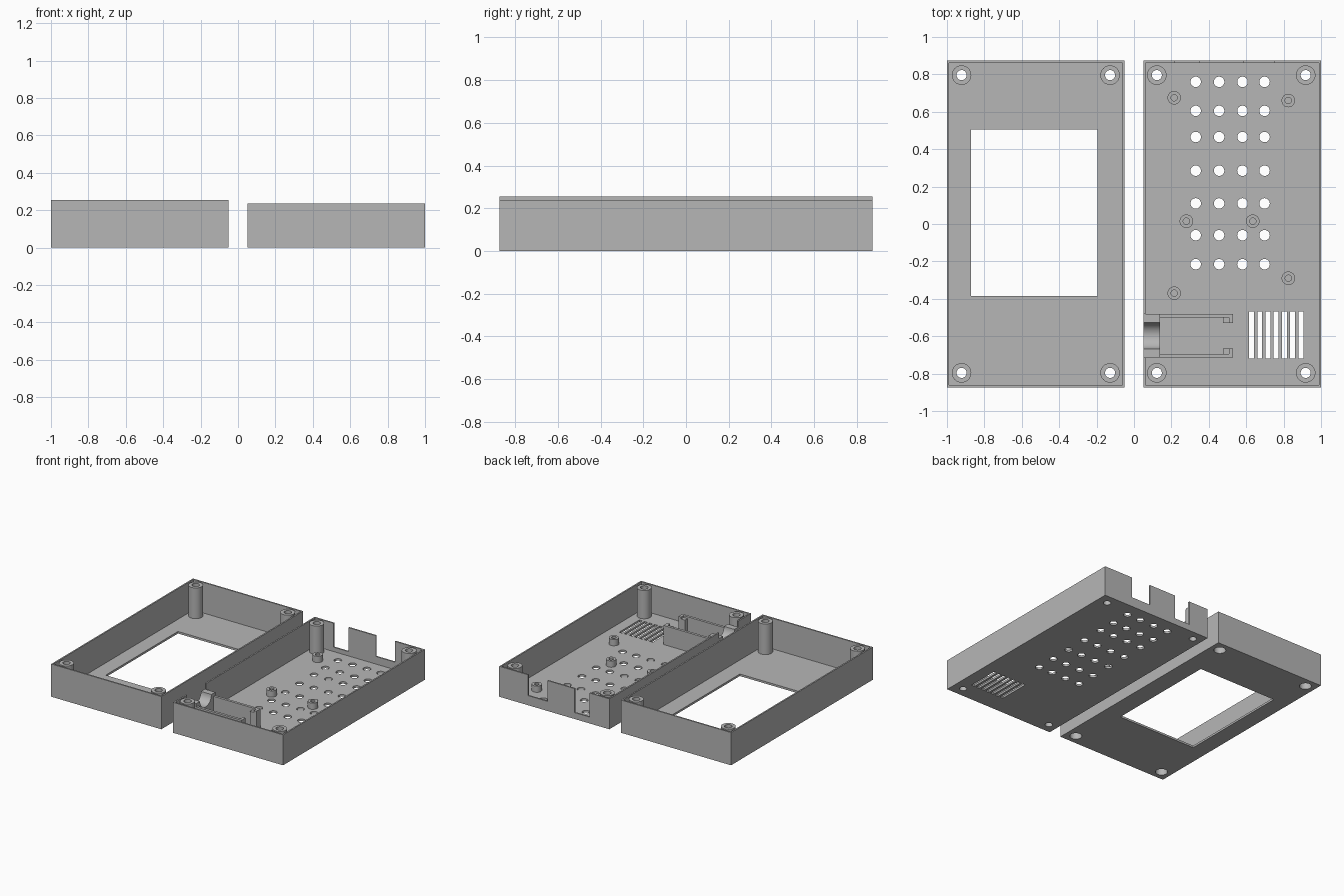
import bpy, bmesh, math
from mathutils import Vector, Matrix

if "Cube" in bpy.data.objects:
    bpy.data.objects.remove(bpy.data.objects["Cube"], do_unlink=True)

WALL, FLOOR, HALF_Y = 0.016, 0.016, 0.873
LID_H, BASE_H = 0.255, 0.237

grey = bpy.data.materials.new("plain grey")
grey.use_nodes = True
colour = (0.47, 0.47, 0.47, 1)
grey.diffuse_color = colour
grey.node_tree.nodes["Principled BSDF"].inputs["Base Color"].default_value = colour


def finish(bm, name, smooth=False):
    bmesh.ops.recalc_face_normals(bm, faces=bm.faces)
    mesh = bpy.data.meshes.new(name)
    bm.to_mesh(mesh)
    bm.free()
    mesh.materials.append(grey)
    obj = bpy.data.objects.new(name, mesh)
    bpy.context.collection.objects.link(obj)
    if smooth:
        activate(obj)
        bpy.ops.object.shade_smooth_by_angle(angle=math.radians(35))
    return obj


def activate(obj):
    bpy.ops.object.select_all(action='DESELECT')
    obj.select_set(True)
    bpy.context.view_layer.objects.active = obj


def add_box(bm, x0, x1, y0, y1, z0, z1):
    mid = Vector((x0 + x1, y0 + y1, z0 + z1)) / 2
    size = Matrix.Diagonal((x1 - x0, y1 - y0, z1 - z0, 1))
    return bmesh.ops.create_cube(bm, size=1, matrix=Matrix.Translation(mid) @ size)


def add_hole(bm, x, y, r):
    bmesh.ops.create_cone(bm, cap_ends=True, segments=32, radius1=r, radius2=r,
                          depth=0.1, matrix=Matrix.Translation((x, y, 0)))


def tray(name, x0, x1, height):
    bm = bmesh.new()
    add_box(bm, x0, x1, -HALF_Y, HALF_Y, 0, height)
    top = max(bm.faces, key=lambda f: f.calc_center_median().z)
    bmesh.ops.inset_region(bm, faces=[top], thickness=WALL)
    # second inset face becomes the sunken floor
    inner = bmesh.ops.inset_region(bm, faces=[top], thickness=0)
    bmesh.ops.translate(bm, verts=top.verts, vec=(0, 0, FLOOR - height))
    bmesh.ops.remove_doubles(bm, verts=bm.verts, dist=1e-5)
    return finish(bm, name)


def carve(target, bm):
    cutter = finish(bm, target.name + "_cutter")
    cutter.hide_render = True
    mod = target.modifiers.new("openings", 'BOOLEAN')
    mod.operation, mod.solver, mod.object = 'DIFFERENCE', 'EXACT', cutter
    activate(target)
    bpy.ops.object.modifier_apply(modifier=mod.name)
    bpy.data.objects.remove(cutter, do_unlink=True)
    activate(target)
    bpy.ops.object.shade_smooth_by_angle(angle=math.radians(30))


def lathe(name, profile, x, y):
    bm = bmesh.new()
    verts = [bm.verts.new((x + r, y, z)) for r, z in profile]
    edges = [bm.edges.new((a, b)) for a, b in zip(verts, verts[1:] + verts[:1])]
    bmesh.ops.spin(bm, geom=verts + edges, cent=(x, y, 0), axis=(0, 0, 1),
                   angle=math.tau, steps=32, use_merge=True)
    bmesh.ops.remove_doubles(bm, verts=bm.verts, dist=1e-5)
    return finish(bm, name, smooth=True)


# Lid tray: screen window and countersunk screw posts
lid = tray("lid_tray", -1, -0.05, LID_H)
cut = bmesh.new()
add_box(cut, -0.872, -0.195, -0.385, 0.506, -0.1, 0.1)
for x in (-0.922, -0.128):
    for y in (-0.796, 0.796):
        add_hole(cut, x, y, 0.043)
        lathe("lid_screw_post", [(0.052, FLOOR), (0.052, LID_H), (0.027, LID_H),
                                 (0.027, 0.1), (0.043, 0.1), (0.043, FLOOR)], x, y)
carve(lid, cut)

# Base tray: vents, slots, connector notches and cable gap
base = tray("base_tray", 0.05, 1, BASE_H)
cut = bmesh.new()
for x in (0.33, 0.455, 0.58, 0.698):
    for y in (0.76, 0.605, 0.465, 0.285, 0.11, -0.06, -0.215):
        add_hole(cut, x, y, 0.028)
for i in range(7):
    x = 0.615 + 0.044 * i
    add_box(cut, x, x + 0.026, -0.718, -0.468, -0.1, 0.1)
add_box(cut, 0.22, 0.35, 0.84, 0.9, 0.05, 0.4)
add_box(cut, 0.585, 0.75, 0.84, 0.9, 0.075, 0.4)
add_box(cut, 0.02, 0.08, -0.715, -0.48, FLOOR, 0.4)
for x in (0.122, 0.918):
    for y in (-0.796, 0.796):
        add_hole(cut, x, y, 0.027)
        lathe("base_screw_post", [(0.052, FLOOR), (0.052, BASE_H),
                                  (0.027, BASE_H), (0.027, FLOOR)], x, y)
carve(base, cut)

# Board standoffs
for x, y in ((0.215, 0.675), (0.825, 0.66), (0.28, 0.015),
             (0.635, 0.015), (0.215, -0.37), (0.825, -0.29)):
    lathe("board_standoff", [(0.036, FLOOR), (0.036, 0.065),
                             (0.017, 0.065), (0.017, FLOOR)], x, y)

# Cable cradle: block with a half-round trough, flush with the side wall
MID, TROUGH_R, CRADLE_TOP = -0.5975, 0.07, 0.19
outline = [(-0.715, FLOOR), (-0.715, CRADLE_TOP)]
for i in range(17):
    a = math.pi * (1 + i / 16)
    outline.append((MID + TROUGH_R * math.cos(a), CRADLE_TOP + TROUGH_R * math.sin(a)))
outline += [(-0.48, CRADLE_TOP), (-0.48, FLOOR)]
bm = bmesh.new()
face = bm.faces.new([bm.verts.new((0.05, y, z)) for y, z in outline])
new = bmesh.ops.extrude_face_region(bm, geom=[face])["geom"]
bmesh.ops.translate(bm, verts=[v for v in new if isinstance(v, bmesh.types.BMVert)],
                    vec=(0.09, 0, 0))
finish(bm, "cable_cradle", smooth=True)

# Connector bay: two rails, each with an end clip
for side, label in ((1, "back"), (-1, "front")):
    def span(a, b):
        return sorted((MID + side * a, MID + side * b))
    bm = bmesh.new()
    add_box(bm, 0.14, 0.53, *span(0.0975, 0.1175), FLOOR, 0.165)
    finish(bm, label + "_bay_rail")
    bm = bmesh.new()
    add_box(bm, 0.508, 0.53, *span(0.0675, 0.0975), FLOOR, 0.165)
    add_box(bm, 0.475, 0.508, *span(0.0675, 0.0975), FLOOR, 0.15)
    finish(bm, label + "_bay_clip")
